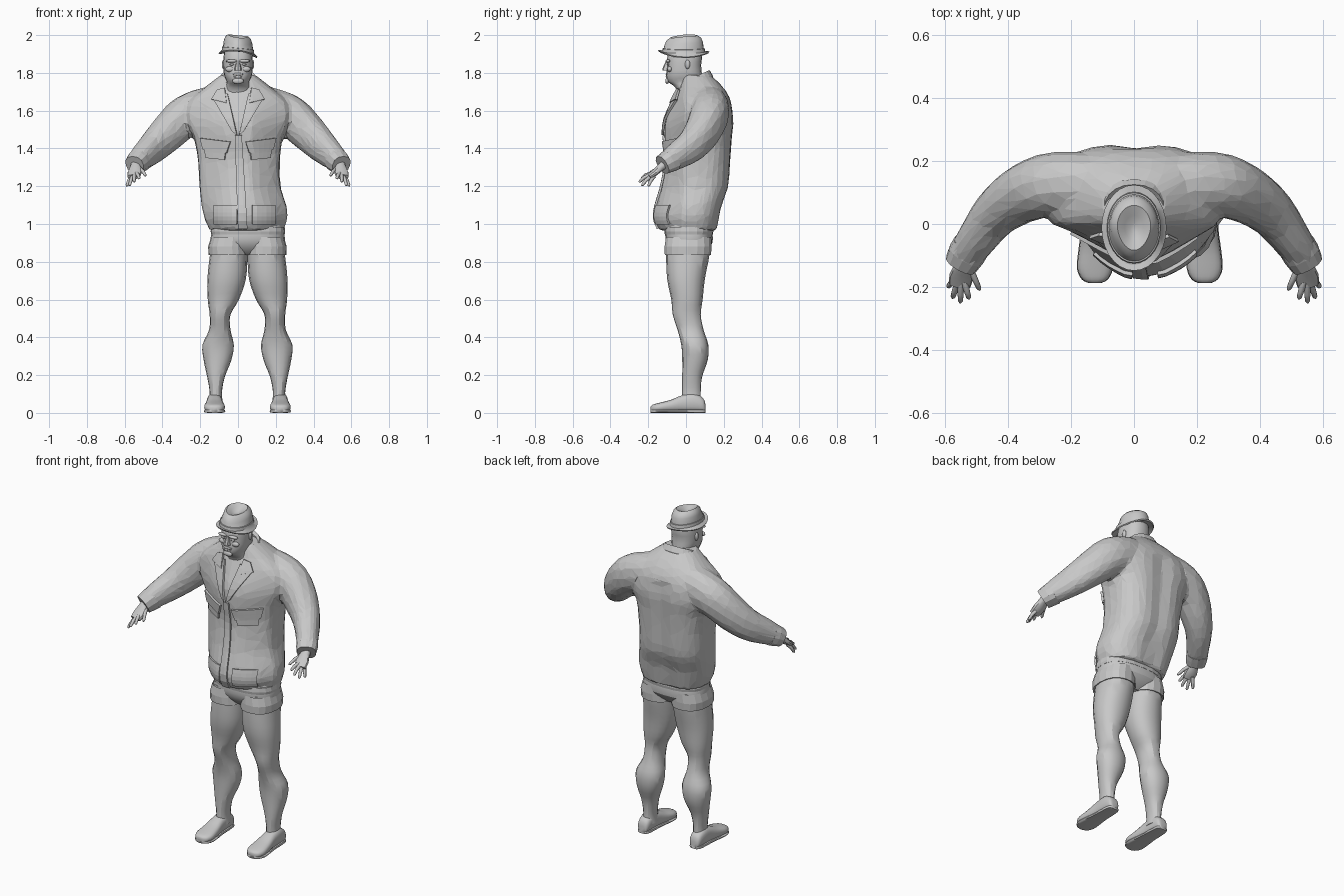
import bpy, bmesh, math
from mathutils import Vector
from mathutils.bvhtree import BVHTree

cube = bpy.data.objects.get("Cube")
if cube:
    bpy.data.objects.remove(cube)

grey = bpy.data.materials.new("plain grey")
grey.use_nodes = True
grey.diffuse_color = (.58, .58, .58, 1)
grey.node_tree.nodes["Principled BSDF"].inputs["Base Color"].default_value = (.58, .58, .58, 1)


def finish(name, bm, smooth=None):
    bmesh.ops.recalc_face_normals(bm, faces=bm.faces)
    mesh = bpy.data.meshes.new(name)
    bm.to_mesh(mesh)
    bm.free()
    obj = bpy.data.objects.new(name, mesh)
    mesh.materials.append(grey)
    bpy.context.collection.objects.link(obj)
    if smooth:
        bpy.ops.object.select_all(action='DESELECT')
        obj.select_set(True)
        bpy.context.view_layer.objects.active = obj
        bpy.ops.object.shade_smooth_by_angle(angle=math.radians(smooth))
    return obj


def refine(rows, steps):
    """Catmull-Rom interpolation between table rows."""
    out = []
    for i in range(len(rows) - 1):
        a, b, c, d = (rows[max(i - 1, 0)], rows[i], rows[i + 1], rows[min(i + 2, len(rows) - 1)])
        for k in range(steps):
            t = k / steps
            out.append([q + .5 * t * (r - p + t * (2 * p - 5 * q + 4 * r - s + t * (3 * (q - r) + s - p)))
                        for p, q, r, s in zip(a, b, c, d)])
    return out + [list(rows[-1])]


def ring(centre, u, v, n=20, power=2):
    def bend(w):
        return math.copysign(abs(w) ** (2 / power), w)
    angles = [2 * math.pi * k / n for k in range(n)]
    return [Vector(centre) + Vector(u) * bend(math.cos(a)) + Vector(v) * bend(math.sin(a)) for a in angles]


def loft(rings, caps=True, bm=None):
    bm = bm or bmesh.new()
    loops = [[bm.verts.new(p) for p in r] for r in rings]
    for lo, hi in zip(loops, loops[1:]):
        for k in range(len(lo)):
            j = (k + 1) % len(lo)
            bm.faces.new((lo[k], lo[j], hi[j], hi[k]))
    if caps:
        bm.faces.new(loops[0])
        bm.faces.new(loops[-1])
    return bm


def column(rows, n=20, power=2.2, caps=True):
    """Stack of horizontal rings; each row is x0, x1, y0, y1, z."""
    return loft([ring(((a + b) / 2, (c + d) / 2, z), ((b - a) / 2, 0, 0), (0, (d - c) / 2, 0), n, power)
                 for a, b, c, d, z in rows], caps)


def tube(rows, n=14, power=2, bm=None):
    """Rings across a path; each row is x, y, z, side radius, upright radius."""
    pts = [Vector(r[:3]) for r in rows]
    rings = []
    for i, r in enumerate(rows):
        way = (pts[min(i + 1, len(pts) - 1)] - pts[max(i - 1, 0)]).normalized()
        side = way.cross(Vector((0, 0, 1))).normalized()
        rings.append(ring(pts[i], side * r[3], side.cross(way) * r[4], n, power))
    return loft(rings, True, bm)


def mirrored(rows, s):
    return [[s * r[0]] + list(r[1:]) for r in rows]


def blob(name, loc, size):
    bm = bmesh.new()
    bmesh.ops.create_icosphere(bm, subdivisions=2, radius=1)
    bmesh.ops.scale(bm, vec=size, verts=bm.verts)
    bmesh.ops.translate(bm, vec=loc, verts=bm.verts)
    return finish(name, bm, 50)


# Jacket body: keeled front, shallow spine groove
bm = column(refine([
    (-.15, .24, -.14, .165, .965), (-.178, .262, -.168, .178, 1.03), (-.193, .256, -.158, .193, 1.1),
    (-.204, .225, -.128, .23, 1.2), (-.212, .222, -.105, .24, 1.34), (-.235, .238, -.115, .248, 1.46),
    (-.275, .275, -.11, .255, 1.55), (-.265, .265, -.07, .24, 1.645), (-.18, .18, -.035, .2, 1.72),
    (-.09, .09, -.015, .13, 1.79)], 3), 32, 2.6)
for v in bm.verts:
    x, y, z = v.co
    if y > .1 and z < 1.62:
        v.co.y -= .016 * math.exp(-((x - .01) / .05) ** 2)
    elif y < 0:
        v.co.y += .35 * max(0, abs(x - .03) - .04) * min(1, -y / .1)
surface = BVHTree.FromBMesh(bm)

# Sleeves, fused with the body into one faceted cloth surface
arm_rows = [
    (.05, .11, 1.62, .1, .115), (.14, .125, 1.615, .1, .115), (.22, .128, 1.597, .102, .112),
    (.29, .12, 1.562, .1, .108), (.37, .085, 1.485, .09, .1), (.44, .03, 1.415, .076, .088),
    (.5, -.05, 1.36, .063, .073), (.545, -.115, 1.32, .056, .052)]
for s in (-1, 1):
    tube(refine(mirrored(arm_rows, s), 3), 14, 2.2, bm)
jacket = finish("jacket", bm)
mod = jacket.modifiers.new("fuse", 'REMESH')
mod.mode = 'VOXEL'
mod.voxel_size = .012
mod = jacket.modifiers.new("soften", 'SMOOTH')
mod.iterations = 6
mod = jacket.modifiers.new("facets", 'DECIMATE')
mod.ratio = .05


def patch(name, corners, lift=.006, nx=5, nz=5):
    """Thin cloth piece laid on the jacket front; corners are x, z pairs."""
    a, b, c, d = [Vector(p) for p in corners]
    bm = bmesh.new()
    grid = []
    for j in range(nz + 1):
        row = []
        for i in range(nx + 1):
            p = a.lerp(b, i / nx).lerp(d.lerp(c, i / nx), j / nz)
            hit = surface.ray_cast(Vector((p.x, -1, p.y)), Vector((0, 1, 0)))[0]
            row.append(bm.verts.new((p.x, (hit.y if hit else 0) - lift, p.y)))
        grid.append(row)
    for lo, hi in zip(grid, grid[1:]):
        for i in range(nx):
            bm.faces.new((lo[i], lo[i + 1], hi[i + 1], hi[i]))
    obj = finish(name, bm)
    mod = obj.modifiers.new("thickness", 'SOLIDIFY')
    mod.thickness = .012
    mod.offset = 0


# Jacket details: placket, pockets, flaps, lapels
patch("front_placket", [(.0, .975), (.05, .975), (.02, 1.47), (-.015, 1.47)], .004, 3, 12)
for side, s in (("right", -1), ("left", 1)):
    patch(side + "_chest_pocket", [(s * .07, 1.34), (s * .17, 1.35), (s * .18, 1.43), (s * .06, 1.42)], .004)
    patch(side + "_chest_flap", [(s * .06, 1.375), (s * .185, 1.395), (s * .2, 1.455), (s * .04, 1.435)], .01)
    patch(side + "_lapel", [(s * .005, 1.47), (s * .03, 1.49), (s * .13, 1.66), (s * .055, 1.69)], .008)
    patch(side + "_collar_point", [(s * .06, 1.64), (s * .14, 1.66), (s * .11, 1.71), (s * .07, 1.72)], .014)
    m = .035 + s * .1
    patch(side + "_hip_pocket", [(m - .06, 1.0), (m + .06, 1.0), (m + .06, 1.1), (m - .06, 1.1)], .006)

# Upright collar, tilted down to the front
bm = column([(-.115, .115, -.03, .14, 1.69), (-.11, .11, -.035, .142, 1.735), (-.095, .095, -.035, .125, 1.772),
             (-.085, .085, -.02, .11, 1.765), (-.085, .085, -.01, .11, 1.7)], 20, 2.2, False)
for v in bm.verts:
    v.co.z += .45 * (v.co.y - .03)
finish("collar", bm)

# Shorts and waistband
finish("shorts", column(refine([
    (-.125, .23, -.1, .13, 1.02), (-.14, .245, -.11, .14, .95), (-.145, .245, -.105, .14, .9),
    (-.1, .2, -.08, .11, .86), (-.04, .14, -.05, .08, .835)], 2), 24, 2.5), 25)
finish("waistband", column([(-.142, .247, -.112, .142, .945), (-.145, .25, -.115, .145, .96),
                            (-.142, .247, -.112, .142, .985)], 24, 2.5))

leg_rows = refine([
    (-.0, .185, -.1, .13, .93), (.0, .198, -.105, .125, .84), (.008, .212, -.1, .1, .71),
    (.045, .21, -.078, .088, .6), (.09, .2, -.07, .078, .52), (.09, .203, -.045, .093, .44),
    (.072, .238, -.025, .118, .36), (.085, .232, -.02, .115, .28), (.12, .213, -.02, .085, .19),
    (.135, .2, -.02, .078, .11), (.13, .205, -.02, .08, .05)], 3)
short_rows = [(.0, .193, -.108, .135, .93), (-.0, .208, -.115, .137, .88), (-.003, .206, -.114, .134, .835),
              (.006, .196, -.103, .124, .838)]
shoe_rows = refine([
    (.103, .02, .04), (.09, .034, .075), (.04, .04, .1), (-.02, .042, .09), (-.08, .05, .066),
    (-.14, .055, .05), (-.175, .04, .04), (-.187, .018, .03)], 3)
fingers = {"thumb": (.488, -.21, 1.255), "index": (.522, -.238, 1.24), "middle": (.55, -.25, 1.222),
           "ring": (.575, -.235, 1.203), "little": (.59, -.2, 1.2)}

for side, s in (("right", -1), ("left", 1)):
    def straddle(rows):
        return [[.05 + s * r[0], .05 + s * r[1]] + list(r[2:]) for r in rows]

    # Leg, shorts cuff and shoe
    finish(side + "_leg", column(straddle(leg_rows), 16), 25)
    finish(side + "_shorts_leg", column(straddle(short_rows), 18, 2.3, False))
    x = .05 + s * .174
    finish(side + "_shoe", loft([ring((x, y, h / 2 + .004), (w, 0, 0), (0, 0, h / 2), 18, 2.6)
                                 for y, w, h in shoe_rows]), 50)
    finish(side + "_sole", loft([ring((x, y, .009), (w + .002, 0, 0), (0, 0, .009), 12, 4)
                                 for y, w, h in shoe_rows]), 50)

    # Cuff and hand
    finish(side + "_cuff", tube(mirrored([(.515, -.07, 1.343, .06, .064), (.53, -.095, 1.33, .06, .06),
                                          (.547, -.125, 1.312, .054, .052)], s), 12, 2.4))
    finish(side + "_palm", tube(refine(mirrored([
        (.538, -.1, 1.325, .026, .026), (.543, -.135, 1.3, .028, .02), (.547, -.165, 1.272, .038, .018),
        (.552, -.195, 1.25, .034, .014)], s), 2), 12, 2.4), 40)
    for finger, tip in fingers.items():
        end = Vector(tip)
        base = Vector((.522, -.135, 1.295)) if finger == "thumb" else end.lerp(Vector((.547, -.15, 1.285)), .62)
        bend = base.lerp(end, .55) + Vector((0, 0, .006))
        path = [(*base, .011, .011), (*bend, .0095, .0095), (*base.lerp(end, .9), .008, .008), (*end, .003, .003)]
        finish(f"{side}_{finger}_finger", tube(mirrored(path, s), 8), 50)

    # Paired facial features
    blob(side + "_ear", (s * .077, .008, 1.845), (.009, .014, .025))
    blob(side + "_brow", (s * .034, -.095, 1.863), (.032, .013, .009))
    blob(side + "_cheek", (s * .04, -.086, 1.82), (.028, .014, .016))
    blob(side + "_eye", (s * .032, -.094, 1.845), (.014, .007, .006))

# Head and neck
finish("neck_and_head", column(refine([
    (-.078, .078, -.035, .1, 1.62), (-.076, .076, -.045, .1, 1.7), (-.064, .064, -.07, .095, 1.735),
    (-.06, .06, -.098, .09, 1.755), (-.074, .074, -.105, .085, 1.79), (-.078, .078, -.1, .08, 1.84),
    (-.077, .077, -.1, .085, 1.88), (-.07, .07, -.085, .08, 1.93)], 2), 20, 2.3), 45)
finish("nose", column([(-.02, .02, -.124, -.08, 1.812), (-.018, .018, -.124, -.08, 1.825),
                       (-.009, .009, -.108, -.08, 1.86)], 8), 40)
for part, z, size in (("upper_lip", 1.793, (.03, .008, .007)), ("lower_lip", 1.78, (.024, .008, .006)),
                      ("chin", 1.757, (.032, .01, .016))):
    blob(part, (0, -.1, z), size)

# Hat: oval brim, band, crown with a teardrop dent
hat = [(.07, 1.915), (.1, 1.893), (.103, 1.899), (.086, 1.912), (.084, 1.93), (.08, 1.931),
       (.077, 1.965), (.069, 1.987), (.054, 1.999), (.03, 1.985), (.012, 1.972)]
bm = column([(-r, r, -.012 - r * 1.32, -.012 + r * 1.32, z) for r, z in hat], 28, 2)
for v in bm.verts:
    x, y, z = v.co
    if z < 1.91:
        v.co.z += .02 * (y / .13) ** 2 - .004
    elif z > 1.96:
        v.co.z -= .015 * max(0, -y / .1)
        v.co.x *= 1 + min(0, y) * 2
    v.co.z -= .1 * x
finish("hat", bm, 40)
